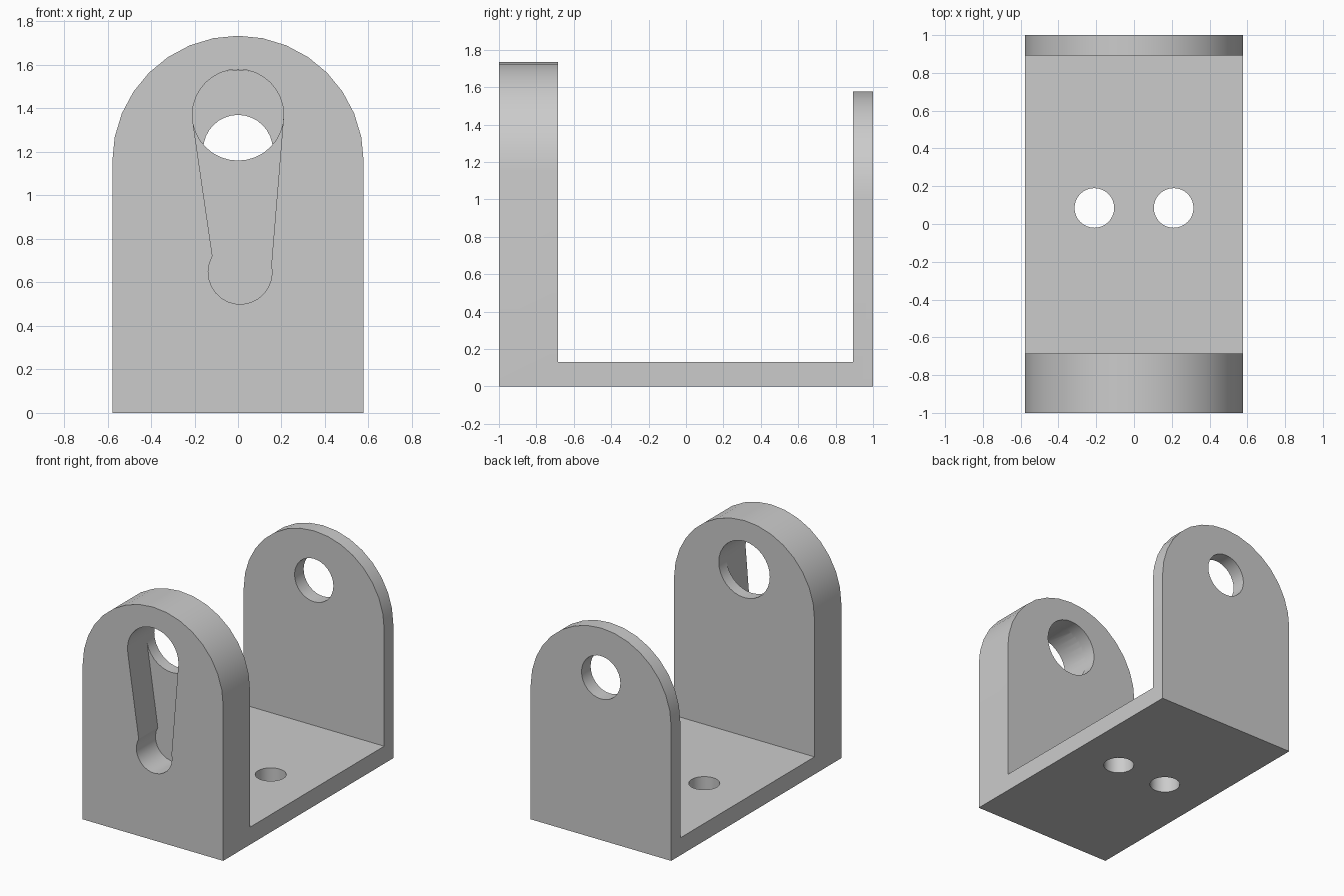
import bpy
import bmesh
from math import cos, sin, radians

cube = bpy.data.objects.get("Cube")
if cube:
    bpy.data.objects.remove(cube, do_unlink=True)

HALF = 0.578          # half width of the bracket
FRONT_IN = -0.685     # inner face of the thick front plate
BACK_IN = 0.893       # inner face of the thin back plate
BASE_TOP = 0.13
SLOT_FLOOR = -0.775

grey = bpy.data.materials.new("plain grey")
grey.use_nodes = True
colour = (0.6, 0.6, 0.6, 1)
grey.diffuse_color = colour
grey.node_tree.nodes["Principled BSDF"].inputs["Base Color"].default_value = colour


def arc(cx, cy, r, start, end, steps):
    angles = [radians(start + (end - start) * i / steps) for i in range(steps + 1)]
    return [(cx + r * cos(a), cy + r * sin(a)) for a in angles]


def circle(cx, cy, r, sides=32):
    return arc(cx, cy, r, 0, 360, sides)[:-1]


def prism(name, outline, low, high, axis="y"):
    """Extrude a closed outline between two positions along an axis."""
    bm = bmesh.new()
    place = (lambda p: (p[0], low, p[1])) if axis == "y" else (lambda p: (p[0], p[1], low))
    face = bm.faces.new([bm.verts.new(place(p)) for p in outline])
    grown = bmesh.ops.extrude_face_region(bm, geom=[face])["geom"]
    offset = (0, high - low, 0) if axis == "y" else (0, 0, high - low)
    bmesh.ops.translate(bm, vec=offset, verts=[v for v in grown if isinstance(v, bmesh.types.BMVert)])
    bmesh.ops.recalc_face_normals(bm, faces=bm.faces)
    mesh = bpy.data.meshes.new(name)
    bm.to_mesh(mesh)
    bm.free()
    mesh.materials.append(grey)
    obj = bpy.data.objects.new(name, mesh)
    bpy.context.collection.objects.link(obj)
    return obj


def arch(name, centre, low, high):
    """Upright plate with a half-round top."""
    outline = [(-HALF, 0), (HALF, 0)] + arc(0, centre, HALF, 0, 180, 16)
    return prism(name, outline, low, high)


def combine(target, other, operation):
    bpy.context.view_layer.objects.active = target
    mod = target.modifiers.new(operation.lower(), "BOOLEAN")
    mod.object = other
    mod.operation = operation
    mod.solver = "EXACT"
    bpy.ops.object.modifier_apply(modifier=mod.name)
    bpy.data.objects.remove(other, do_unlink=True)


# Base and the two upright plates
base_outline = [(-HALF, FRONT_IN - 0.05), (HALF, FRONT_IN - 0.05),
                (HALF, BACK_IN + 0.05), (-HALF, BACK_IN + 0.05)]
bracket = prism("bracket", base_outline, 0, BASE_TOP, axis="z")
combine(bracket, arch("front_plate", 1.156, -1, FRONT_IN), "UNION")
combine(bracket, arch("back_plate", 1.0, BACK_IN, 1), "UNION")

# Tapered recess in the front face, running down from the bore
slot = arc(0, 1.37, 0.21, 0, 191.25, 17) + arc(0.01, 0.647, 0.147, 150, 373, 16)
combine(bracket, prism("slot_cutter", slot, -1.1, SLOT_FLOOR), "DIFFERENCE")

# Bores through the plates
combine(bracket, prism("front_bore", circle(0, 1.37, 0.21), SLOT_FLOOR - 0.02, -0.6), "DIFFERENCE")
combine(bracket, prism("back_bore", circle(0, 1.21, 0.16), 0.8, 1.1), "DIFFERENCE")

# Pair of fixing holes in the base
for side in (-1, 1):
    hole = prism("fixing_hole", circle(side * 0.21, 0.085, 0.105), -0.1, 0.3, axis="z")
    combine(bracket, hole, "DIFFERENCE")

bpy.ops.object.select_all(action="DESELECT")
bracket.select_set(True)
bpy.context.view_layer.objects.active = bracket
bpy.ops.object.shade_smooth_by_angle(angle=radians(30))
